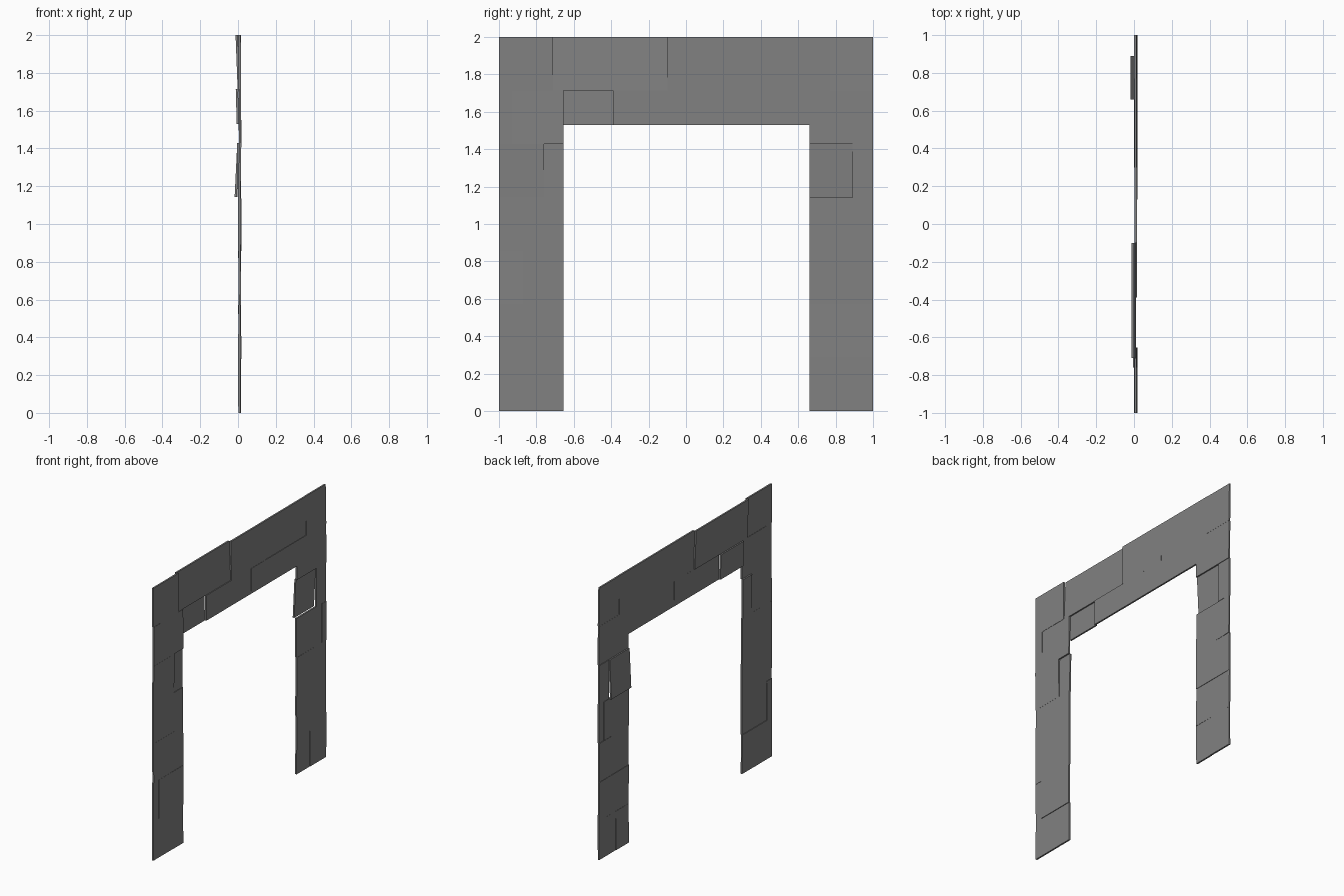
import bpy
import bmesh
import random

cube = bpy.data.objects.get("Cube")
if cube:
    bpy.data.objects.remove(cube, do_unlink=True)

random.seed(4)
ROW = 2 / 7              # height of one course
INNER_L, INNER_R = -0.655, 0.66
LINTEL = 1.53            # top of the opening
HALF = 0.006             # half the slab thickness

stone = bpy.data.materials.new("dark grey stone")
stone.use_nodes = True
grey = (0.22, 0.22, 0.22, 1)
stone.diffuse_color = grey
stone.node_tree.nodes["Principled BSDF"].inputs["Base Color"].default_value = grey


def slab(name, row, outline, lean=None):
    """Thin slab from a (y, z) outline, leaning between its course's bottom and top."""
    low, high = lean or (random.uniform(0.006, 0.012), random.uniform(0.006, 0.012))
    bm = bmesh.new()

    def side(offset):
        verts = []
        for y, z in outline:
            t = z / ROW - row
            verts.append(bm.verts.new((low + (high - low) * t + offset, y, z)))
        return verts

    front, back = side(HALF), side(-HALF)
    bm.faces.new(front)
    bm.faces.new(back[::-1])
    for i in range(len(outline)):
        j = (i + 1) % len(outline)
        bm.faces.new((front[j], front[i], back[i], back[j]))
    bmesh.ops.recalc_face_normals(bm, faces=bm.faces)
    mesh = bpy.data.meshes.new(name)
    bm.to_mesh(mesh)
    bm.free()
    mesh.materials.append(stone)
    bpy.context.collection.objects.link(bpy.data.objects.new(name, mesh))


def course(name, row, seams, bottom=None, leans={}):
    """Row of slabs between consecutive seams."""
    z0 = row * ROW if bottom is None else bottom
    z1 = (row + 1) * ROW
    for i, (a, b) in enumerate(zip(seams, seams[1:])):
        slab(f"{name}_{row + 1}_{i + 1}", row,
             [(a, z0), (b, z0), (b, z1), (a, z1)], leans.get(i))


# Legs: the inner seams of each course from the ground up
right_leg = [[-0.78], [-0.94], [-0.87], [], [-0.76], [-0.93]]
left_leg = [[0.81], [], [0.87], [0.95], [0.89]]
for row, seams in enumerate(right_leg):
    leans = {1: (0.003, 0.0)} if row == 4 else {}
    course("right_leg_slab", row, [-1, *seams, INNER_L], leans=leans)
for row, seams in enumerate(left_leg):
    leans = {0: (-0.012, 0.002)} if row == 4 else {}
    course("left_leg_slab", row, [INNER_R, *seams, 1], leans=leans)

# Lower beam course, with a notched corner slab over the left leg
course("lower_beam_slab", 5, [INNER_L, -0.39, 0.13, 0.49], LINTEL,
       {0: (0.002, -0.006)})
foot, top = 5 * ROW, 6 * ROW
slab("notched_corner_slab", 5, [(0.49, LINTEL), (INNER_R, LINTEL), (INNER_R, foot),
                                (1, foot), (1, top), (0.49, top)], (0.012, 0.01))

# Upper beam course
course("upper_beam_slab", 6, [-1, -0.71, -0.1, 0.3, 0.77, 1],
       leans={1: (0.004, -0.007)})
